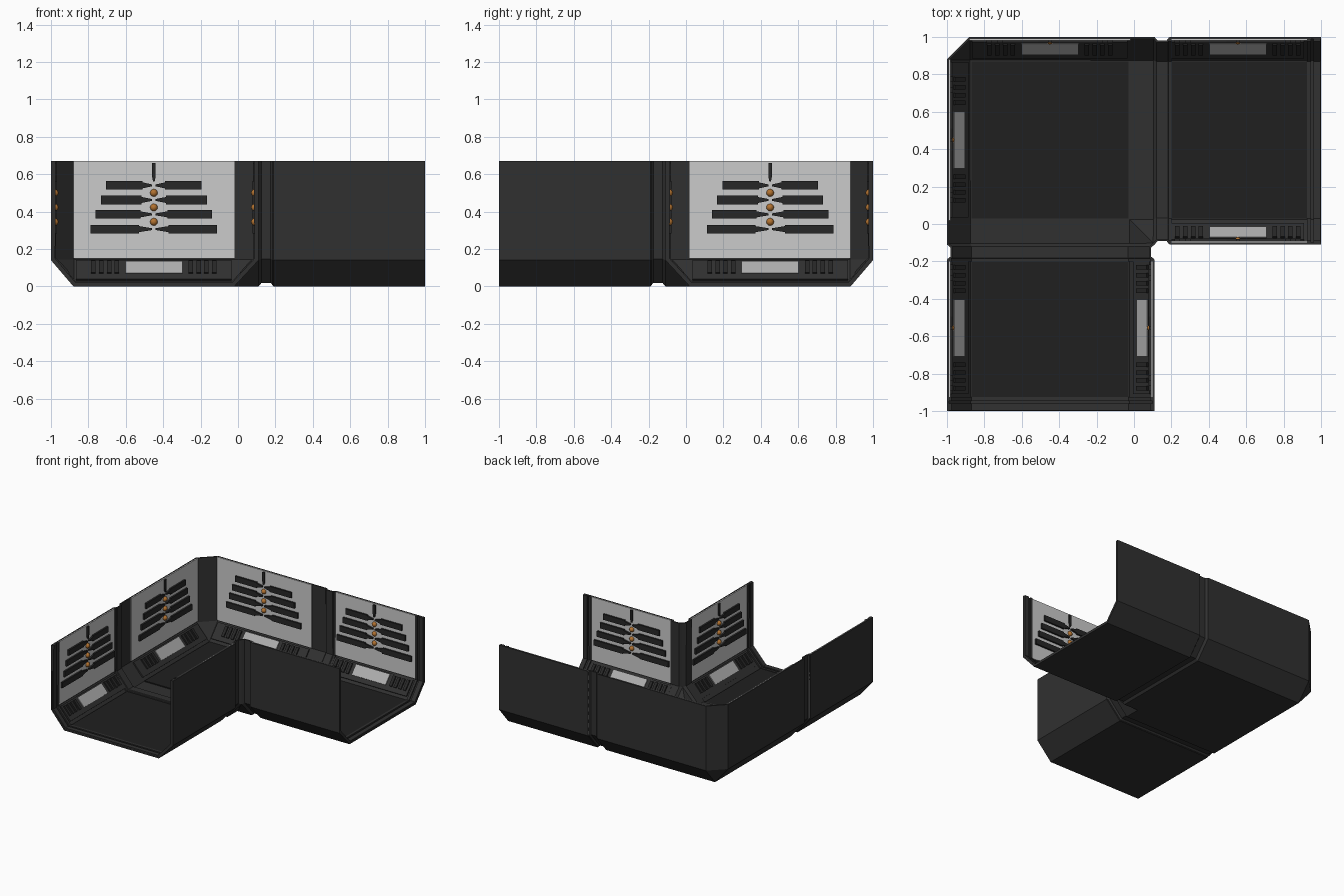
import bpy, bmesh
from math import hypot
from mathutils import Matrix, Vector

if "Cube" in bpy.data.objects:
    bpy.data.objects.remove(bpy.data.objects["Cube"])

# Second arm is the first one reflected across the diagonal: (x, y) -> (-y, -x)
SWAP = Matrix(((0, -1, 0, 0), (-1, 0, 0, 0), (0, 0, 1, 0), (0, 0, 0, 1)))
BOTH = (Matrix.Identity(4), SWAP)
TOP, SILL, GROOVE = 0.67, 0.14, 0.018


def material(name, rgb):
    m = bpy.data.materials.new(name)
    m.diffuse_color = (*rgb, 1)
    m.use_nodes = True
    m.node_tree.nodes["Principled BSDF"].inputs["Base Color"].default_value = m.diffuse_color
    return m


DARK = material("dark_metal", (0.03, 0.03, 0.03))
FLOOR = material("floor_black", (0.014, 0.014, 0.014))
BLACK = material("trim_black", (0.02, 0.02, 0.02))
PALE = material("pale_panel", (0.55, 0.55, 0.55))
LAMP = material("lamp_grey", (0.42, 0.42, 0.42))
AMBER = material("amber", (0.45, 0.17, 0.03))


def finish(name, bm, mat):
    me = bpy.data.meshes.new(name)
    bm.to_mesh(me)
    bm.free()
    me.materials.append(mat)
    ob = bpy.data.objects.new(name, me)
    bpy.context.collection.objects.link(ob)
    return ob


def face(bm, pts, m):
    bm.faces.new([bm.verts.new(m @ Vector(p)) for p in pts])


def section(d):
    """Trough cross-section (x, z), pulled inward by d."""
    k = 0.4 * d
    return [(-1 + d, TOP), (-1 + d, SILL + k), (-0.88 + k, d),
            (-0.02 - k, d), (0.11 - d, SILL + k), (0.11 - d, TOP)]


def sweep(bm, stations, m):
    rings = [[(x, y, z) for x, z in section(d)] for y, d in stations]
    for a, b in zip(rings, rings[1:]):
        for i in range(5):
            face(bm, (a[i], a[i + 1], b[i + 1], b[i]), m)


def thin_shell(name, bm, thickness, mat):
    bmesh.ops.remove_doubles(bm, verts=bm.verts, dist=0.0005)
    bmesh.ops.recalc_face_normals(bm, faces=bm.faces)
    # Outside of the trough points down, so material grows into the room
    if sum(f.normal.z * f.calc_area() for f in bm.faces) > 0:
        bmesh.ops.reverse_faces(bm, faces=bm.faces)
    ob = finish(name, bm, mat)
    mod = ob.modifiers.new("thickness", 'SOLIDIFY')
    mod.thickness, mod.offset = thickness, -1
    return ob


# Hull: two arms with a recessed joint band, and the corner bay between them
bm = bmesh.new()
for m in BOTH:
    sweep(bm, [(-1, 0), (-0.19, 0), (-0.175, GROOVE), (-0.125, GROOVE), (-0.11, 0)], m)
    face(bm, [(-1, -0.11, TOP), (-1, 0.88, TOP), (-1, 0.88, SILL), (-1, -0.11, SILL)], m)
    face(bm, [(-1, -0.11, SILL), (-1, 0.88, SILL), (-0.88, 0.88, 0), (-0.88, -0.11, 0)], m)
    face(bm, [(0.11, -0.11, SILL), (-0.02, -0.11, 0), (-0.02, 0.02, 0)], m)
I = BOTH[0]
face(bm, [(-1, 0.88, TOP), (-0.88, 1, TOP), (-0.88, 1, SILL), (-1, 0.88, SILL)], I)
face(bm, [(-1, 0.88, SILL), (-0.88, 1, SILL), (-0.88, 0.88, 0)], I)
face(bm, [(-0.88, -0.11, 0), (-0.02, -0.11, 0), (-0.02, 0.02, 0),
          (0.11, 0.02, 0), (0.11, 0.88, 0), (-0.88, 0.88, 0)], I)
thin_shell("corridor_hull", bm, 0.012, DARK)

# Raised frames at the open ends and beside the joints
for label, m in zip(("front", "right"), BOTH):
    for part, y0, y1 in (("end_frame", -0.998, -0.96), ("end_inner_frame", -0.945, -0.925),
                         ("joint_frame", -0.20, -0.185)):
        bm = bmesh.new()
        sweep(bm, [(y0, 0.004), (y1, 0.004)], m)
        thin_shell(f"{label}_{part}", bm, 0.02, DARK)

# Parts that repeat in every wall bay are gathered in one mesh per kind
MATS = {"floor_plates": FLOOR, "wall_panels": PALE, "sill_plates": DARK, "sill_lamps": LAMP,
        "sill_vents": BLACK, "panel_bars": BLACK, "panel_spikes": BLACK, "amber_studs": AMBER}
parts = {n: bmesh.new() for n in MATS}


def box(name, m, centre, size):
    bmesh.ops.create_cube(parts[name], size=1,
                          matrix=m @ Matrix.Translation(centre) @ Matrix.Diagonal((*size, 1)))


def plate(name, m, outline, y0, y1):
    """Extrude an (x, z) outline from y0 to y1."""
    bm = parts[name]
    a = [bm.verts.new(m @ Vector((x, y0, z))) for x, z in outline]
    b = [bm.verts.new(m @ Vector((x, y1, z))) for x, z in outline]
    bm.faces.new(a)
    bm.faces.new(b[::-1])
    for i in range(len(a)):
        j = (i + 1) % len(a)
        bm.faces.new((a[i], b[i], b[j], a[j]))


def bay(m, width):
    """Wall bay: local x along wall, y into the room, z up."""
    box("wall_panels", m, (0, 0.011, 0.41), (width, 0.014, 0.518))
    # Fish-bone bars and amber studs
    for i, z in enumerate((0.54, 0.462, 0.385, 0.306)):
        end = 0.255 + 0.028 * i
        neck = 0.06 + 0.006 * i
        half = [(0.01, 0.005), (neck, 0.016), (neck, 0.023), (end, 0.023)]
        for s in (-1, 1):
            pts = [(s * x, z + h) for x, h in half] + [(s * x, z - h) for x, h in half[::-1]]
            plate("panel_bars", m, pts, 0.016, 0.032)
    for z in (0.5, 0.422, 0.345):
        bmesh.ops.create_uvsphere(parts["amber_studs"], u_segments=12, v_segments=8, radius=0.02,
                                  matrix=m @ Matrix.Translation((0, 0.02, z)))
    plate("panel_spikes", m, [(-0.01, 0.66), (0.01, 0.66), (0.01, 0.59), (0.004, 0.56),
                              (-0.004, 0.56), (-0.01, 0.59)], 0.016, 0.03)
    # Sloped sill with lamp and vents
    n = hypot(0.125, 0.14)
    up, out = Vector((0, -0.125, 0.14)) / n, Vector((0, 0.14, 0.125)) / n
    tilt = Matrix((Vector((1, 0, 0)), up, out)).transposed().to_4x4()
    s = m @ Matrix.Translation((0, 0.0625, 0.07)) @ tilt
    box("sill_plates", s, (0, 0.01, 0.014), (width - 0.03, 0.135, 0.012))
    box("sill_lamps", s, (0, 0.022, 0.021), (0.305, 0.085, 0.012))
    for i in range(4):
        for side in (-1, 1):
            box("sill_vents", s, (side * (0.197 + 0.042 * i), 0.022, 0.023),
                (0.024, 0.085, 0.016))


# Inward-facing bays: corner wall, arm outer wall, arm inner wall, then reflected
for m in BOTH:
    flip = Matrix.Diagonal((1, -1, 1, 1))
    bay(m @ Matrix.Translation((-0.45, 1, 0)) @ flip, 0.86)
    bay(m @ Matrix.Translation((0.555, 1, 0)) @ flip, 0.74)
    bay(m @ Matrix.Translation((0.555, -0.11, 0)), 0.74)
    box("floor_plates", m, (0.56, 0.45, 0.013), (0.73, 0.84, 0.01))
box("floor_plates", I, (-0.45, 0.45, 0.013), (0.84, 0.84, 0.01))

for name, bm in parts.items():
    bmesh.ops.recalc_face_normals(bm, faces=bm.faces)
    ob = finish(name, bm, MATS[name])
    if name == "amber_studs":
        ob.data.shade_smooth()
